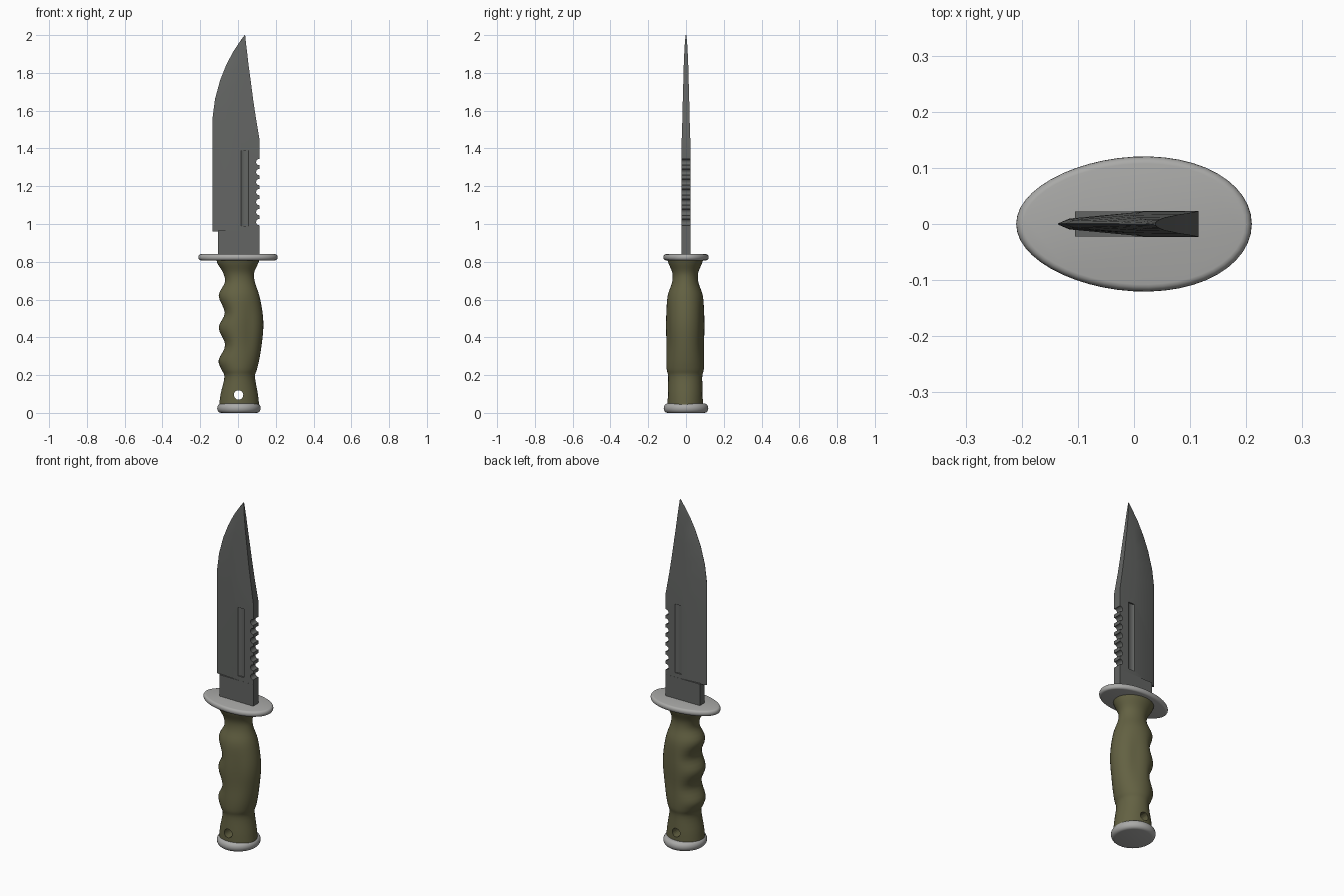
import bpy, bmesh, math
from mathutils import Vector

if "Cube" in bpy.data.objects:
    bpy.data.objects.remove(bpy.data.objects["Cube"])


def material(name, color):
    m = bpy.data.materials.new(name)
    m.use_nodes = True
    m.diffuse_color = (*color, 1)
    bsdf = m.node_tree.nodes["Principled BSDF"]
    bsdf.inputs["Base Color"].default_value = (*color, 1)
    bsdf.inputs["Roughness"].default_value = 0.6
    return m


STEEL = material("dark steel", (0.125, 0.13, 0.125))
OLIVE = material("olive grip", (0.125, 0.12, 0.055))
GREY = material("light grey metal", (0.4, 0.4, 0.39))


def loft(name, rings, mat, angle=35):
    """Skin a stack of equal-sized rings and cap both ends."""
    bm = bmesh.new()
    rows = [[bm.verts.new(p) for p in ring] for ring in rings]
    n = len(rows[0])
    for a, b in zip(rows, rows[1:]):
        for i in range(n):
            j = (i + 1) % n
            bm.faces.new((a[i], a[j], b[j], b[i]))
    bm.faces.new(rows[0][::-1])
    bm.faces.new(rows[-1])
    bmesh.ops.recalc_face_normals(bm, faces=bm.faces)
    mesh = bpy.data.meshes.new(name)
    bm.to_mesh(mesh)
    bm.free()
    ob = bpy.data.objects.new(name, mesh)
    bpy.context.collection.objects.link(ob)
    mesh.materials.append(mat)
    shade(ob, angle)
    return ob


def select(ob):
    bpy.ops.object.select_all(action="DESELECT")
    ob.select_set(True)
    bpy.context.view_layer.objects.active = ob


def shade(ob, angle):
    select(ob)
    bpy.ops.object.shade_smooth_by_angle(angle=math.radians(angle))


def cut(target, cutter):
    """Subtract the cutter from the target and discard it."""
    cutter.hide_render = True
    cutter.data.materials.clear()
    cutter.data.materials.append(target.data.materials[0])
    select(target)
    mod = target.modifiers.new("cut", "BOOLEAN")
    mod.object = cutter
    mod.solver = "EXACT"
    bpy.ops.object.modifier_apply(modifier=mod.name)
    bpy.data.objects.remove(cutter)


def rod(loc, radius, depth, along_y=True, scale=(1, 1, 1)):
    rot = (math.pi / 2, 0, 0) if along_y else (0, 0, 0)
    bpy.ops.mesh.primitive_cylinder_add(vertices=20, radius=radius, depth=depth, location=loc, rotation=rot)
    ob = bpy.context.object
    ob.scale = scale
    bpy.context.view_layer.update()
    return ob


def smooth_rows(rows, steps):
    """Catmull-Rom interpolation through rows of numbers."""
    pts = [rows[0], *rows, rows[-1]]
    out = []
    for a, b, c, d in zip(pts, pts[1:], pts[2:], pts[3:]):
        for s in range(steps):
            t = s / steps
            out.append([q + t * ((r - p) + t * ((2 * p - 5 * q + 4 * r - u) + t * (3 * q - p - 3 * r + u))) / 2
                        for p, q, r, u in zip(a, b, c, d)])
    return out + [list(rows[-1])]


# Blade: height, cutting edge, spine, half thickness
blade_rows = [
    (0.96, -0.135, 0.115, 0.023), (1.2, -0.135, 0.115, 0.023), (1.44, -0.135, 0.115, 0.023),
    (1.56, -0.135, 0.095, 0.019), (1.66, -0.122, 0.08, 0.017), (1.76, -0.095, 0.067, 0.014),
    (1.84, -0.063, 0.056, 0.012), (1.91, -0.027, 0.048, 0.009), (1.96, 0.006, 0.042, 0.006),
    (2.0, 0.035, 0.038, 0.002)]


def blade_ring(z, edge, spine, half):
    side = [(0, 0.05), (0.08, 0.42), (0.6, 0.95), (1, 1)]
    w = spine - edge
    return ([(edge + f * w, -half * t, z) for f, t in side]
            + [(edge + f * w, half * t, z) for f, t in side[::-1]])


blade = loft("blade", [blade_ring(*r) for r in blade_rows], STEEL, 20)

# Saw notches on the spine
for i in range(7):
    cut(blade, rod((0.113, 0, 1.01 + i * 0.053), 0.017, 0.2))

# Fullers on both faces
for s in (-1, 1):
    cut(blade, rod((0.035, s * 0.024, 1.19), 0.021, 0.4, False, (1, 0.5, 1)))
shade(blade, 20)

# Square shank between blade and guard
ricasso = loft("ricasso", [[(x, y, z) for x, y in ((-0.105, -0.022), (0.115, -0.0235), (0.115, 0.0235), (-0.105, 0.022))]
                           for z in (0.82, 0.965)], STEEL)


# Flat oval plates with rounded rims
def oval_plate(name, rx, ry, z0, z1, cx=0, egg=0.0):
    h, mid = (z1 - z0) / 2, (z0 + z1) / 2
    rings = []
    for k in range(9):
        a = math.pi * (k / 8 - 0.5)
        inset = h * 0.8 * (1 - math.cos(a))
        ring = []
        for i in range(48):
            t = math.tau * i / 48
            ring.append((cx + (rx - inset) * math.cos(t),
                         (ry - inset) * math.sin(t) * (1 + egg * math.cos(t)),
                         mid + h * math.sin(a)))
        rings.append(ring)
    return loft(name, rings, GREY, 50)


oval_plate("guard", 0.21, 0.12, 0.808, 0.84, 0, 0.09)
oval_plate("pommel", 0.115, 0.118, 0, 0.05, 0.005)

# Grip: height, finger side, palm side, half depth
grip_rows = [
    (0.04, -0.1, 0.112, 0.094), (0.1, -0.092, 0.105, 0.093), (0.19, -0.072, 0.09, 0.09),
    (0.23, -0.088, 0.1, 0.098), (0.28, -0.102, 0.112, 0.1), (0.36, -0.068, 0.125, 0.099),
    (0.45, -0.102, 0.134, 0.102), (0.53, -0.07, 0.13, 0.1), (0.62, -0.102, 0.113, 0.093),
    (0.69, -0.07, 0.09, 0.07), (0.74, -0.078, 0.085, 0.068), (0.79, -0.108, 0.106, 0.088),
    (0.815, -0.114, 0.115, 0.096)]


def grip_ring(z, finger, palm, half):
    ring = []
    for i in range(40):
        t = math.tau * i / 40
        c, s = math.cos(t), math.sin(t)
        x = c * (palm if c > 0 else -finger)
        # Shallow flats pressed into both cheeks of the handle
        press = 0.008 * math.exp(-((x - 0.06) / 0.03) ** 2 - ((z - 0.44) / 0.13) ** 2)
        ring.append((x, s * (half - press) - 0.004, z))
    return ring


grip = loft("grip", [grip_ring(*r) for r in smooth_rows(grip_rows, 4)], OLIVE, 50)

# Lanyard hole
cut(grip, rod((0.003, 0, 0.095), 0.025, 0.5))
shade(grip, 50)
